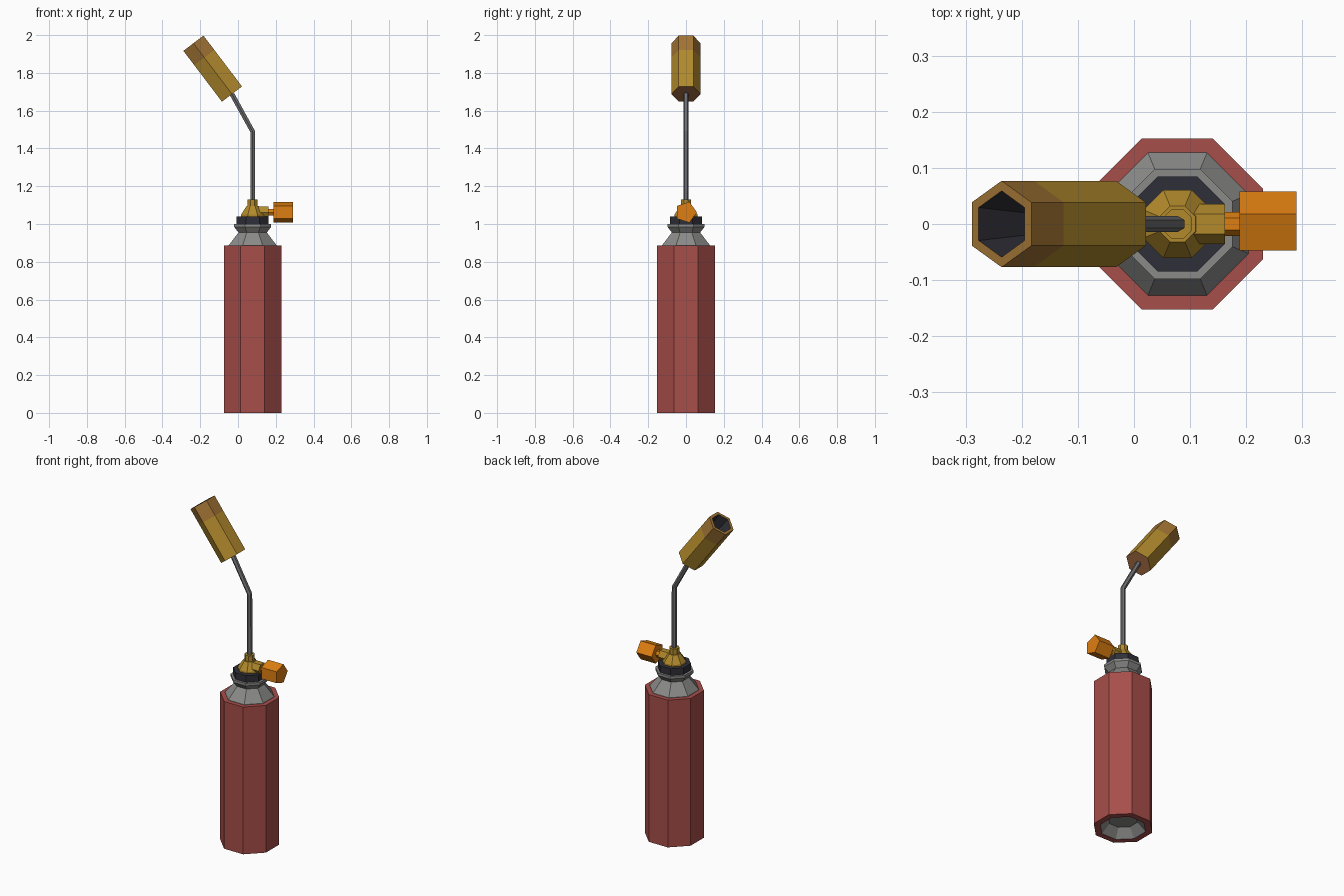
import bpy, bmesh, math
from mathutils import Vector

if "Cube" in bpy.data.objects:
    bpy.data.objects.remove(bpy.data.objects["Cube"])


def material(name, r, g, b):
    m = bpy.data.materials.new(name)
    lin = [(c / 255 / 12.92) if c < 11 else ((c / 255 + 0.055) / 1.055) ** 2.4 for c in (r, g, b)]
    m.diffuse_color = (*lin, 1)
    m.use_nodes = True
    m.node_tree.nodes["Principled BSDF"].inputs["Base Color"].default_value = m.diffuse_color
    return m


RED = material("red paint", 167, 78, 74)
GREY = material("light steel", 138, 138, 137)
DARK = material("black plastic", 47, 47, 56)
BRASS = material("brass", 178, 138, 44)
HEAT = material("heated brass", 160, 115, 52)
COPPER = material("copper", 162, 106, 66)
ORANGE = material("orange plastic", 222, 127, 17)
TUBE = material("tube steel", 112, 112, 114)


def build(name, rings, mats):
    """Skin rings of points; mats = start cap, each band, end cap."""
    me = bpy.data.meshes.new(name)
    slots = list(dict.fromkeys(mats))
    for m in slots:
        me.materials.append(m)
    bm = bmesh.new()
    vs = [[bm.verts.new(p) for p in ring] for ring in rings]
    n = len(vs[0])
    bm.faces.new(vs[0][::-1]).material_index = slots.index(mats[0])
    for i in range(len(vs) - 1):
        for k in range(n):
            j = (k + 1) % n
            f = bm.faces.new((vs[i][k], vs[i][j], vs[i + 1][j], vs[i + 1][k]))
            f.material_index = slots.index(mats[i + 1])
    bm.faces.new(vs[-1]).material_index = slots.index(mats[-1])
    bmesh.ops.recalc_face_normals(bm, faces=bm.faces)
    bm.to_mesh(me)
    bm.free()
    ob = bpy.data.objects.new(name, me)
    bpy.context.collection.objects.link(ob)
    return ob


def ring(center, axis, r, n, phase=0.0):
    u = Vector((0, 1, 0))
    v = axis.cross(u)
    return [center + u * r * math.cos(phase + math.tau * k / n)
            + v * r * math.sin(phase + math.tau * k / n) for k in range(n)]


def turned(name, profile, mats, origin, axis=(0, 0, 1), n=8, phase=0.0):
    """Faceted lathe along an axis; profile = (corner radius, distance)."""
    a, o = Vector(axis).normalized(), Vector(origin)
    if not isinstance(mats, list):
        mats = [mats] * (len(profile) + 1)
    return build(name, [ring(o + a * d, a, r, n, phase) for r, d in profile], mats)


CX = 0.0775
FLAT = 1 / math.cos(math.pi / 8)      # octagon: flat distance to corner radius


def octagonal(name, profile, mats):
    return turned(name, [(r * FLAT, z) for r, z in profile], mats,
                  (CX, 0, 0), phase=math.pi / 8)


# Gas canister with a hollow base
octagonal("canister", [(0.075, 0.05), (0.118, 0.0), (0.1525, 0.0), (0.1525, 0.885), (0.12, 0.885)],
          [GREY, GREY, RED, RED, RED, RED])
# Shoulder, pinched neck and flared collar
octagonal("shoulder_collar", [(0.127, 0.882), (0.127, 0.887), (0.075, 0.955), (0.098, 0.985), (0.098, 1.0)], GREY)
octagonal("cap_ring", [(0.085, 0.995), (0.085, 1.04)], DARK)
# Brass valve body and tube nut
octagonal("valve_body", [(0.061, 1.035), (0.061, 1.05), (0.032, 1.095), (0.026, 1.095), (0.026, 1.13)], BRASS)

# Side valve and control knob
VALVE = (0, 0, 1.062)
turned("valve_port", [(0.036, 0.08), (0.036, 0.162)], BRASS, VALVE, (1, 0, 0), 6)
turned("knob_stem", [(0.021, 0.155), (0.021, 0.195)], ORANGE, VALVE, (1, 0, 0), 6)
turned("control_knob", [(0.058, 0.188), (0.058, 0.29)], ORANGE, VALVE, (1, 0, 0), 5)

# Bent gas tube with a mitred corner
TIP = Vector((-0.236, 0, 1.957))
BASE = Vector((-0.032, 0, 1.688))
path = [Vector((CX, 0, 1.12)), Vector((CX, 0, 1.49)), BASE]
d0, d1 = (path[1] - path[0]).normalized(), (path[2] - path[1]).normalized()
build("gas_tube", [ring(p, a, 0.0145, 6) for p, a in zip(path, (d0, (d0 + d1).normalized(), d1))],
      [TUBE] * 4)

# Hexagonal burner with heat-stained tip and dark tapered bore
L = (TIP - BASE).length
turned("burner", [(0.077, 0), (0.077, L - 0.095), (0.077, L), (0.059, L), (0.022, L - 0.22)],
       [COPPER, BRASS, HEAT, HEAT, DARK, DARK], BASE, TIP - BASE, 6)
